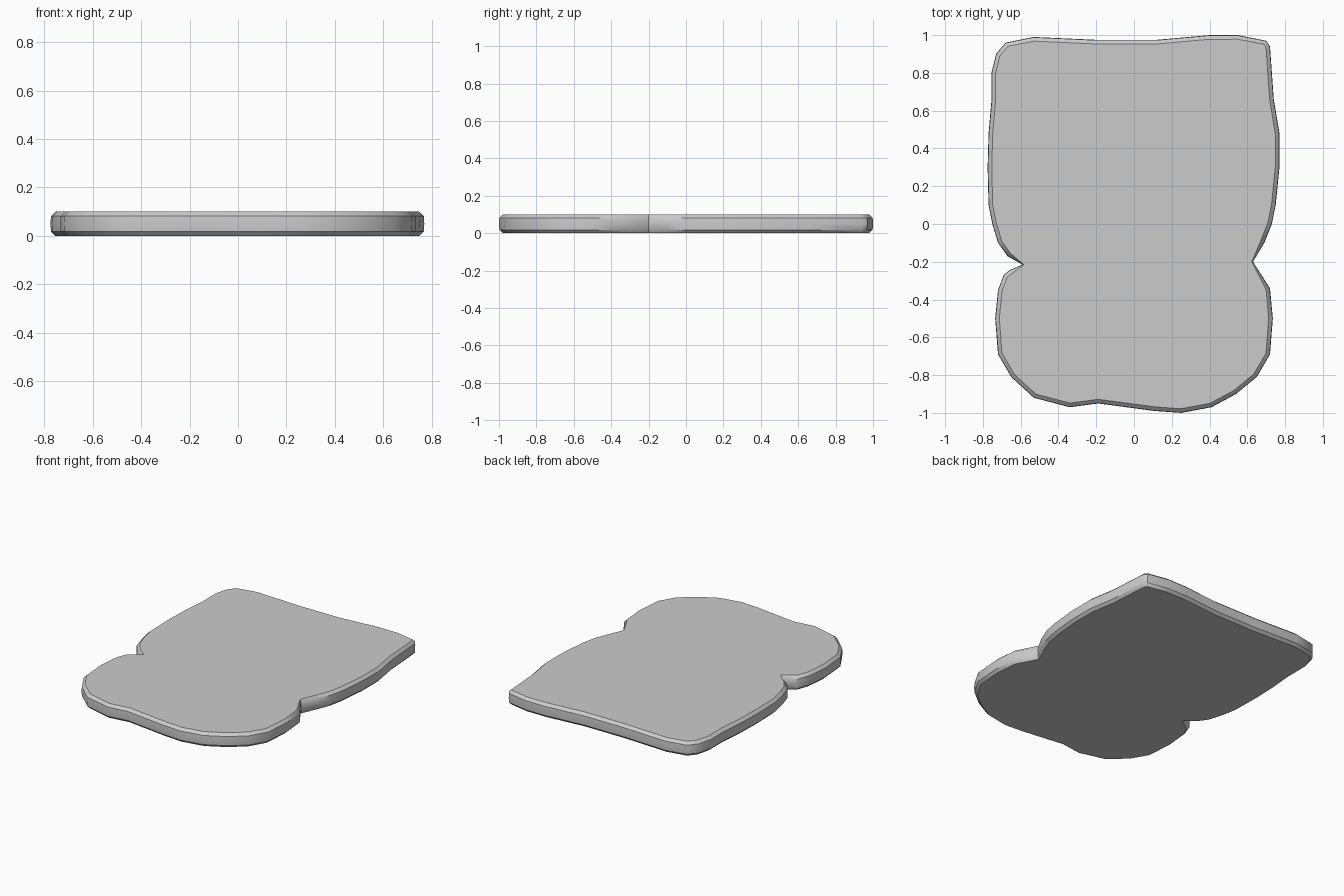
import bpy, bmesh, math
from mathutils import Vector

if "Cube" in bpy.data.objects:
    bpy.data.objects.remove(bpy.data.objects["Cube"])

# Slice outline, clockwise from the top left corner
outline = [Vector(p) for p in [
    (-.68, .96), (-.53, .99), (-.2, .975), (.12, .975), (.40, 1.0), (.55, 1.0),
    (.70, .97), (.72, .94), (.74, .66), (.77, .48), (.77, .30), (.75, .10),
    (.73, 0), (.69, -.10), (.63, -.20), (.72, -.34), (.735, -.5), (.72, -.69),
    (.65, -.81), (.54, -.90), (.41, -.97), (.25, -1.0), (.11, -.99),
    (-.19, -.95), (-.34, -.97), (-.53, -.92), (-.65, -.81), (-.72, -.69),
    (-.735, -.5), (-.72, -.35), (-.69, -.27), (-.66, -.245), (-.59, -.215),
    (-.67, -.17), (-.72, -.10), (-.75, 0), (-.77, .10), (-.775, .3),
    (-.77, .48), (-.755, .65), (-.755, .80), (-.73, .90)]]


def inset(points, d):
    """Move every outline point inward by d along its corner normal."""
    out = []
    for i, p in enumerate(points):
        a = (p - points[i - 1]).normalized()
        b = (points[(i + 1) % len(points)] - p).normalized()
        t = (a + b).normalized()
        concave = a.x * b.y - a.y * b.x > 0.7
        out.append(p + Vector((t.y, -t.x)) * d * (0.3 if concave else 1))
    return out


# Stack the rings of the crust and cap both sides
bm = bmesh.new()
rings = []
for z, d in [(0, .02), (.018, .002), (.05, 0), (.082, .002), (.1, .022)]:
    rings.append([bm.verts.new((p.x, p.y, z)) for p in inset(outline, d)])
n = len(outline)
for lo, hi in zip(rings, rings[1:]):
    for i in range(n):
        j = (i + 1) % n
        bm.faces.new((lo[i], lo[j], hi[j], hi[i]))
bm.faces.new(rings[0])
bm.faces.new(rings[-1])
bmesh.ops.recalc_face_normals(bm, faces=bm.faces)
mesh = bpy.data.meshes.new("bread_slice")
bm.to_mesh(mesh)
bm.free()

slice_obj = bpy.data.objects.new("bread_slice", mesh)
bpy.context.collection.objects.link(slice_obj)
bpy.context.view_layer.objects.active = slice_obj
slice_obj.select_set(True)
bpy.ops.object.shade_smooth_by_angle(angle=math.radians(40))
